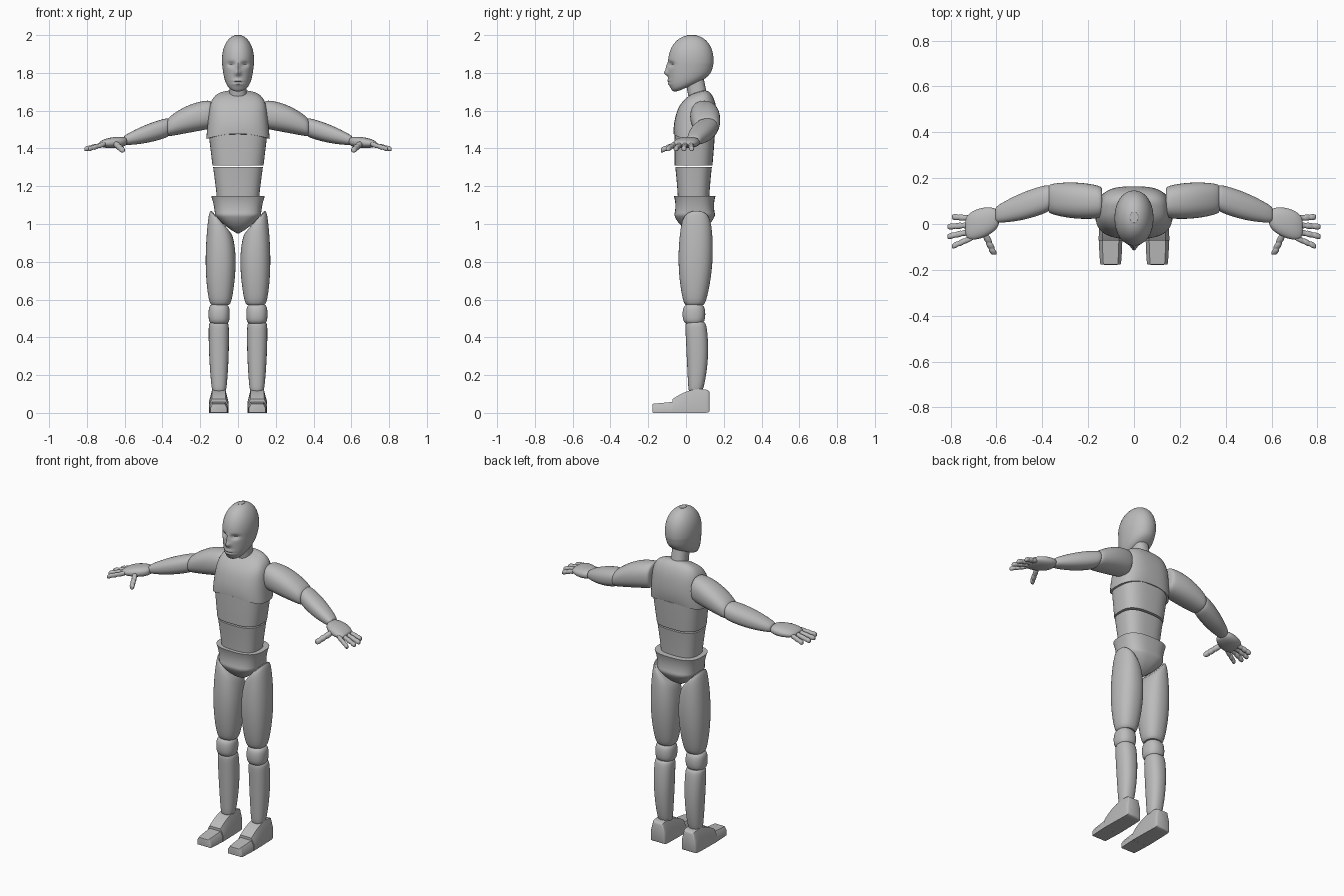
import bpy, bmesh, math
from mathutils import Vector

cube = bpy.data.objects.get("Cube")
if cube:
    bpy.data.objects.remove(cube, do_unlink=True)

# One matte grey for the whole figure
grey = bpy.data.materials.new("mannequin grey")
grey.use_nodes = True
grey.diffuse_color = (0.5, 0.5, 0.5, 1)
grey.node_tree.nodes["Principled BSDF"].inputs["Base Color"].default_value = grey.diffuse_color


def superellipse(power, count):
    angles = [math.tau * i / count for i in range(count)]
    return [tuple(math.copysign(abs(c) ** (2 / power), c) for c in (math.cos(t), math.sin(t)))
            for t in angles]


# Cross-sections and end shapes shared by the parts
OVAL = superellipse(2.3, 36)
BOXY = superellipse(2.8, 44)
FINE = superellipse(2.1, 72)
SOLE = [(-1, -1), (1, -1), (1, 0.1), (0.7, 1), (-0.7, 1), (-1, 0.1)]
FLAT, SOFT, ROUND = 200, 12, 5


def blend(values, t):
    """Smooth curve through the start, middle and end values."""
    start, middle, end = values
    return start * (1 - t) * (1 - 2 * t) + middle * 4 * t * (1 - t) + end * t * (2 * t - 1)


def part(name, start, end, width, depth, axis="z", ends=(SOFT, SOFT), bow=(0, 0, 0),
         tilt=(0, 0), joints=(), ring=OVAL, steps=24, warp=None):
    """Skin rings from start to end, closing each end by a superellipse rule."""
    start, end, bow = Vector(start), Vector(end), Vector(bow)
    across, up = {"z": ("x", "y"), "x": ("z", "y"), "y": ("x", "z")}[axis]
    bm = bmesh.new()
    loops = []
    for i in range(steps + 1):
        t = (1 - math.cos(math.pi * i / steps)) / 2
        power = ends[t > 0.5]
        size = max(0.03, 1 - abs(2 * t - 1) ** power) ** (1 / power) if 0 < i < steps else 0.03
        for joint in joints:
            size *= 1 - 0.2 * math.exp(-((t - joint) / 0.05) ** 2)
        centre = start.lerp(end, t) + bow * 4 * t * (1 - t)
        loop = []
        for p, q in ring:
            du, dv = p * size * blend(width, t), q * size * blend(depth, t)
            co = centre.copy()
            setattr(co, across, getattr(co, across) + du)
            setattr(co, up, getattr(co, up) + dv)
            setattr(co, axis, getattr(co, axis) + (tilt[0] * du + tilt[1] * dv) * t ** 3)
            loop.append(bm.verts.new(warp(co) if warp else co))
        loops.append(loop)
    for low, high in zip(loops, loops[1:]):
        for j in range(len(ring)):
            bm.faces.new((low[j - 1], low[j], high[j], high[j - 1]))
    bm.faces.new(loops[0])
    bm.faces.new(loops[-1])

    # Parts off the centre line get a mirrored twin
    for label in ("left_", "right_") if start.x else ("",):
        if label == "right_":
            bmesh.ops.scale(bm, vec=(-1, 1, 1), verts=bm.verts)
        bmesh.ops.recalc_face_normals(bm, faces=bm.faces)
        mesh = bpy.data.meshes.new(label + name)
        bm.to_mesh(mesh)
        mesh.shade_smooth()
        mesh.set_sharp_from_angle(angle=math.radians(35))
        mesh.materials.append(grey)
        bpy.context.collection.objects.link(bpy.data.objects.new(label + name, mesh))
    bm.free()


def bump(co, height, wide, tall, x=0):
    return math.exp(-((abs(co.x) - x) / wide) ** 2 - ((co.z - height) / tall) ** 2)


def shape_head(co):
    # Nose, eye sockets and mouth on the front
    if co.y < 0:
        co.y += 0.016 * bump(co, 1.845, 0.02, 0.013, x=0.036)
        co.y -= 0.022 * bump(co, 1.8, 0.015, 0.015) + 0.012 * bump(co, 1.83, 0.01, 0.02)
        co.y -= 0.012 * bump(co, 1.75, 0.03, 0.015)
        co.y += 0.01 * bump(co, 1.75, 0.03, 0.005)
    # Jaw rises toward the nape
    fade = max(0, (1.85 - co.z) / 0.16)
    co.z += 0.45 * max(0, co.y + 0.07) * fade
    return co


def arch_hem(co):
    # Lower chest edge curves down at the sides
    fade = max(0, 1 - (co.z - 1.46) / 0.1)
    co.z += (0.012 - co.x ** 2) * fade
    return co


# Head and neck
part("head", (0, 0.02, 1.69), (0, 0.03, 2), (0.065, 0.084, 0.087), (0.108, 0.12, 0.122),
     ends=(ROUND, 2.2), ring=FINE, steps=72, warp=shape_head)
part("neck", (0, 0.07, 1.64), (0, 0.04, 1.79), (0.05, 0.045, 0.045), (0.05, 0.05, 0.05))

# Torso shells
part("chest", (0, 0.045, 1.465), (0, 0.065, 1.7), (0.168, 0.155, 0.14), (0.11, 0.108, 0.07),
     ends=(FLAT, 3.5), tilt=(0, 0.3), ring=BOXY, warp=arch_hem)
part("ribcage", (0, 0.04, 1.31), (0, 0.046, 1.475), (0.135, 0.145, 0.155), (0.1, 0.104, 0.107),
     ends=(FLAT, FLAT), ring=BOXY)
part("abdomen", (0, 0.04, 1.12), (0, 0.04, 1.302), (0.11, 0.12, 0.132), (0.082, 0.088, 0.097),
     ends=(FLAT, FLAT), ring=BOXY)
part("pelvis", (0, 0.046, 0.95), (0, 0.046, 1.148), (0.13, 0.122, 0.142), (0.16, 0.108, 0.11),
     ends=(1.2, FLAT), ring=BOXY, steps=32)

# Legs
part("thigh", (0.094, 0.045, 0.57), (0.09, 0.055, 1.015), (0.055, 0.079, 0.06),
     (0.055, 0.089, 0.076), tilt=(1.15, 0))
part("knee", (0.1, 0.042, 0.468), (0.1, 0.042, 0.577), (0.05, 0.056, 0.05), (0.05, 0.06, 0.05),
     ends=(ROUND, ROUND))
part("shin", (0.1, 0.05, 0.11), (0.102, 0.05, 0.482), (0.037, 0.051, 0.053),
     (0.037, 0.056, 0.055), bow=(0, 0.01, 0))

# Feet: bevelled wedge with a separate toe block
part("foot", (0.102, 0.125, 0.06), (0.102, -0.072, 0.036), (0.047, 0.05, 0.052),
     (0.06, 0.06, 0.036), axis="y", ends=(SOFT, FLAT), bow=(0, 0, 0.012), ring=SOLE)
part("toe_block", (0.102, -0.071, 0.029), (0.102, -0.178, 0.024), (0.051, 0.049, 0.045),
     (0.029, 0.0265, 0.024), axis="y", ends=(FLAT, 20), ring=SOLE)

# Arms
part("upper_arm", (0.138, 0.095, 1.58), (0.375, 0.11, 1.51), (0.074, 0.073, 0.048),
     (0.068, 0.078, 0.062), axis="x", bow=(0, 0, 0.012))
part("forearm", (0.365, 0.115, 1.513), (0.605, 0.04, 1.442), (0.05, 0.048, 0.024),
     (0.058, 0.059, 0.034), axis="x")
part("palm", (0.588, 0.025, 1.437), (0.735, -0.015, 1.424), (0.022, 0.029, 0.014),
     (0.04, 0.065, 0.052), axis="x", ends=(ROUND, ROUND))

# Hands: fanned fingers pinched at the joints
knuckles = dict(joints=(0.42, 0.72), ends=(ROUND, ROUND), steps=30)
slim, thick = [0.0135] * 3, [0.0155] * 3
for i, name in enumerate(("little_finger", "ring_finger", "middle_finger", "index_finger")):
    reach = 0.813 if "ring" in name or "middle" in name else 0.793
    part(name, (0.7, 0.024 - 0.027 * i, 1.425), (reach, 0.031 - 0.043 * i, 1.396), slim, slim,
         axis="x", **knuckles)
part("thumb", (0.648, -0.045, 1.425), (0.61, -0.133, 1.39), thick, thick, axis="y", **knuckles)
